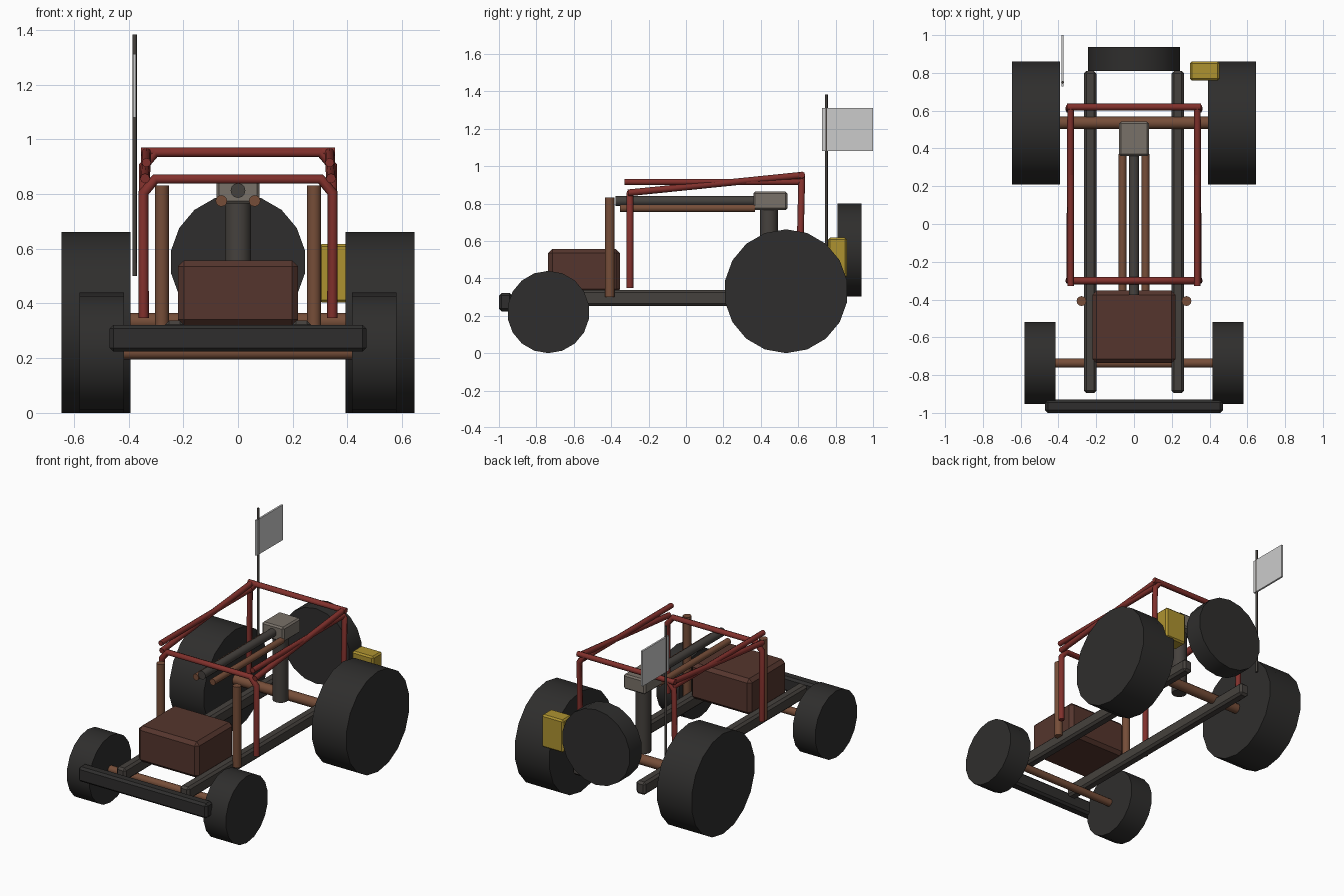
import bpy, math
from mathutils import Vector

if "Cube" in bpy.data.objects:
    bpy.data.objects.remove(bpy.data.objects["Cube"])


def mat(name, r, g, b):
    m = bpy.data.materials.new(name)
    m.diffuse_color = (r, g, b, 1)
    m.use_nodes = True
    m.node_tree.nodes["Principled BSDF"].inputs["Base Color"].default_value = m.diffuse_color
    return m


RUBBER = mat("rubber", .028, .027, .026)
STEEL = mat("dark_steel", .06, .053, .047)
RED = mat("cage_red", .22, .03, .025)
HOOD = mat("hood_brown", .09, .036, .026)
RUST = mat("rust_brown", .18, .075, .04)
YELLOW = mat("can_yellow", .42, .29, .03)
BLOCK = mat("block_grey", .19, .165, .14)


def finish(name, m):
    o = bpy.context.object
    o.name = name
    if m:
        o.data.materials.append(m)
    return o


def box(name, lo, hi, m=None, bevel=0):
    lo, hi = Vector(lo), Vector(hi)
    bpy.ops.mesh.primitive_cube_add(size=1, location=(lo + hi) / 2)
    o = finish(name, m)
    o.scale = hi - lo
    bpy.ops.object.transform_apply(location=False, rotation=False, scale=True)
    if bevel:
        b = o.modifiers.new("bevel", 'BEVEL')
        b.width, b.segments = bevel, 1
    return o


def rod(name, a, b, r, m=None, sides=12):
    a, b = Vector(a), Vector(b)
    d = b - a
    bpy.ops.mesh.primitive_cylinder_add(vertices=sides, radius=r, depth=d.length,
                                        location=(a + b) / 2)
    o = finish(name, m)
    if abs(d.x) > .9 * d.length:      # along x, a vertex at the top
        o.rotation_euler = (math.pi / 2, 0, math.pi / 2)
    else:
        o.rotation_euler = d.to_track_quat('Z', 'Y').to_euler()
    bpy.ops.object.shade_smooth_by_angle(angle=math.radians(50))
    return o


def tube(name, pts, r, m):
    c = bpy.data.curves.new(name, 'CURVE')
    c.dimensions = '3D'
    c.bevel_depth, c.bevel_resolution, c.use_fill_caps = r, 2, True
    s = c.splines.new('POLY')
    s.points.add(len(pts) - 1)
    for p, co in zip(s.points, pts):
        p.co = (*co, 1)
    o = bpy.data.objects.new(name, c)
    bpy.context.collection.objects.link(o)
    bpy.ops.object.select_all(action='DESELECT')
    o.select_set(True)
    bpy.context.view_layer.objects.active = o
    bpy.ops.object.convert(target='MESH')
    o = finish(name, m)
    return o


# Paired parts
for s, side in ((1, "right"), (-1, "left")):
    rod(f"rear_wheel_{side}", (s * .393, .535, .331), (s * .645, .535, .331), .331, RUBBER, 18)
    rod(f"front_wheel_{side}", (s * .416, -.736, .22), (s * .58, -.736, .22), .22, RUBBER, 18)
    x0, x1 = sorted((s * .198, s * .266))
    box(f"chassis_rail_{side}", (x0, -.895, .252), (x1, .81, .337), STEEL, .014)
    rod(f"exhaust_stack_{side}", (s * .278, -.408, .30), (s * .278, -.408, .832), .026, RUST)
    rod(f"lower_barrel_{side}", (s * .061, -.353, .775), (s * .061, .37, .775), .021, RUST)
    # cage side bars
    rod(f"cage_slope_bar_{side}", (s * .34, -.31, .857), (s * .335, .625, .952), .018, RED, 8)
    rod(f"cage_roof_bar_{side}", (s * .335, -.328, .915), (s * .335, .625, .915), .017, RED, 8)

# Axles, bumper, hood
rod("front_axle", (-.43, -.736, .22), (.43, -.736, .22), .025, RUST)
rod("rear_axle", (-.41, .535, .333), (.41, .535, .333), .033, RUST)
box("front_bumper", (-.47, -1, .224), (.47, -.93, .322), RUBBER, .014)
box("engine_hood", (-.22, -.737, .32), (.22, -.353, .557), HOOD, .022)

# Roll cage hoops
def hoop(y0, y1, top):
    half = [(.345, y0, .347), (.345, y1, top - .05), (.302, y1, top)]
    return half + [(-x, y, z) for x, y, z in reversed(half)]


tube("cage_front_hoop", hoop(-.30, -.30, .855), .019, RED)
tube("cage_rear_hoop", hoop(.605, .618, .952), .018, RED)
rod("cage_rear_crossbar", (-.355, .619, .953), (.355, .619, .953), .018, RED, 8)

# Mounted tube assembly
rod("mount_post", (0, .443, .34), (0, .443, .78), .048, STEEL, 14)
box("mount_block", (-.079, .36, .765), (.079, .542, .863), BLOCK, .01)
rod("main_barrel", (0, -.377, .813), (0, .37, .813), .027, STEEL)

# Rear cargo: spare wheel, fuel can, antenna with flag
rod("spare_wheel", (0, .81, .552), (0, .937, .552), .248, RUBBER, 18)
box("fuel_can", (.296, .76, .403), (.453, .86, .618), YELLOW, .01)
rod("antenna", (-.378, .75, .5), (-.378, .75, 1.383), .008, STEEL, 8)
box("flag", (-.384, .727, 1.08), (-.372, 1, 1.312))
